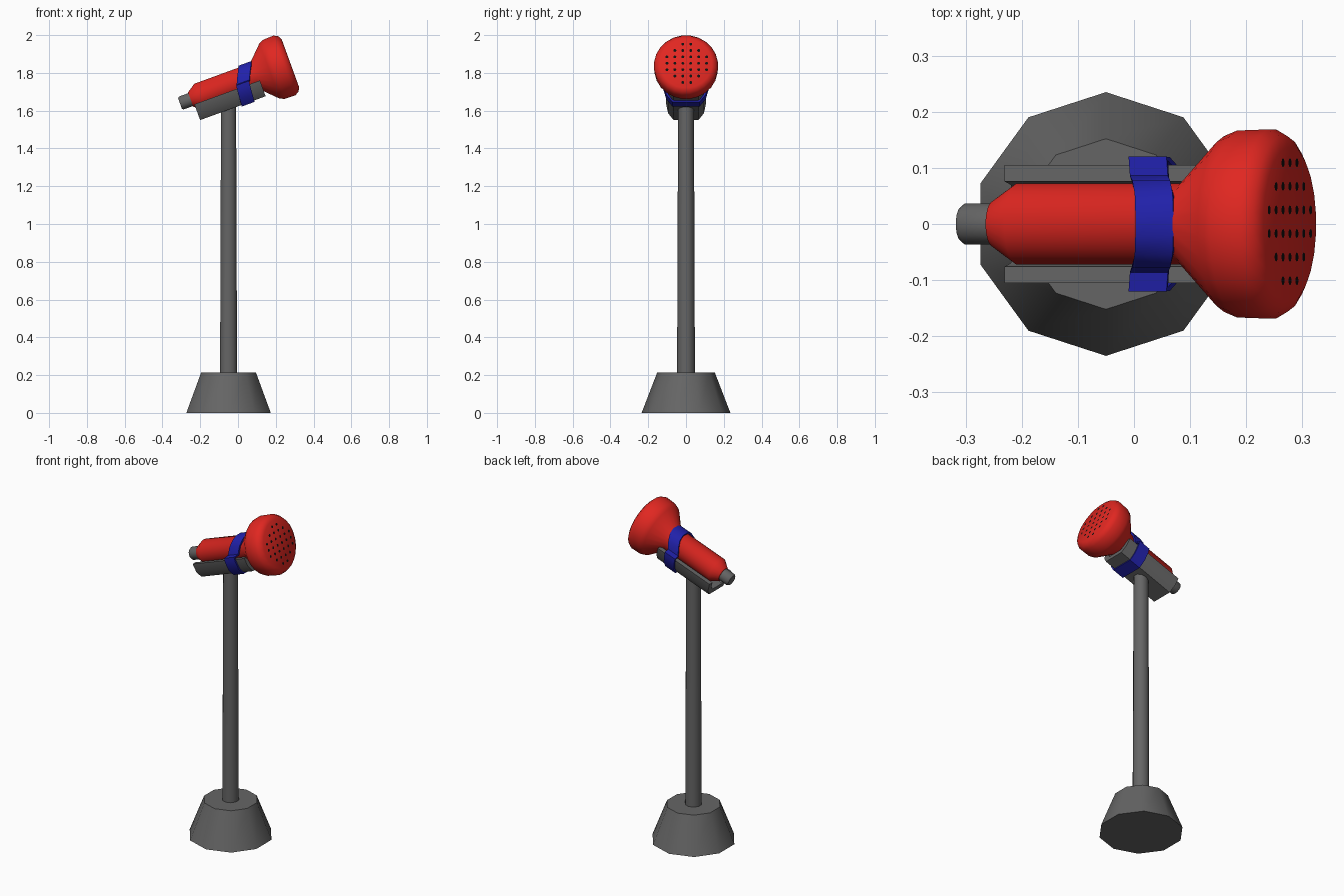
import bpy, bmesh, math
from mathutils import Matrix, Vector

if "Cube" in bpy.data.objects:
    bpy.data.objects.remove(bpy.data.objects["Cube"])

# Frame of the tilted microphone: x along its axis, z across it
TILT = Matrix.Translation((-0.307, 0, 1.638)) @ Matrix.Rotation(math.radians(-20), 4, 'Y')
UPRIGHT = Matrix.Translation((-0.05, 0, 0)) @ Matrix.Rotation(math.radians(-90), 4, 'Y')


def material(name, color):
    m = bpy.data.materials.new(name)
    m.diffuse_color = color
    m.use_nodes = True
    m.node_tree.nodes["Principled BSDF"].inputs["Base Color"].default_value = m.diffuse_color
    return m


RED = material("red", (0.75, 0.02, 0.015, 1))
BLUE = material("blue", (0.015, 0.015, 0.4, 1))
BLACK = material("black", (0.005, 0.005, 0.005, 1))
GREY = material("grey", (0.13, 0.13, 0.13, 1))


def finish(name, bm, mat, matrix, smooth=35):
    bmesh.ops.recalc_face_normals(bm, faces=bm.faces[:])
    bm.transform(matrix)
    me = bpy.data.meshes.new(name)
    bm.to_mesh(me)
    bm.free()
    ob = bpy.data.objects.new(name, me)
    bpy.context.collection.objects.link(ob)
    me.materials.append(mat)
    bpy.ops.object.select_all(action='DESELECT')
    ob.select_set(True)
    bpy.context.view_layer.objects.active = ob
    bpy.ops.object.shade_smooth_by_angle(angle=math.radians(smooth))
    return ob


def bridge(bm, a, b):
    n = len(a)
    for i in range(n):
        bm.faces.new((a[i], a[(i + 1) % n], b[(i + 1) % n], b[i]))


def lathe(name, profile, sides, mat, matrix, smooth=35):
    """Closed solid of (distance along x, radius) rings around the x axis."""
    bm = bmesh.new()
    rings = []
    for s, r in profile:
        ang = [2 * math.pi * (i + 0.5) / sides + math.pi / 2 * (sides == 10) - math.pi / 10 * (sides == 10)
               for i in range(sides)]
        rings.append([bm.verts.new((s, r * math.cos(a), r * math.sin(a))) for a in ang])
    for a, b in zip(rings, rings[1:]):
        bridge(bm, a, b)
    bm.faces.new(rings[0])
    bm.faces.new(rings[-1])
    return finish(name, bm, mat, matrix, smooth)


# Ten-sided foot and pole, corners pointing to +y and -y
spin = Matrix.Rotation(math.radians(-90), 4, 'X')
lathe("base", [(0, 0.235), (0.215, 0.152)], 10, GREY, UPRIGHT @ spin, 40)
lathe("pole", [(0.002, 0.048), (1.625, 0.042)], 10, GREY, UPRIGHT @ spin, 40)

# Microphone body with flared head, and tail plug
lathe("microphone", [(0.06, 0.041), (0.107, 0.073), (0.42, 0.073), (0.505, 0.158),
                     (0.53, 0.168), (0.588, 0.17), (0.61, 0.158), (0.622, 0.138)],
      24, RED, TILT, 50)
lathe("tail_plug", [(0, 0.031), (0.008, 0.037), (0.08, 0.037)], 16, GREY, TILT, 50)

# Dark perforations on the head's face
bm = bmesh.new()
for col, rows in enumerate((3, 5, 7, 7, 5, 3)):
    for k in range(rows):
        pos = Vector((0.6225, (col - 2.5) * 0.042 + 0.004, (k - (rows - 1) / 2) * 0.036))
        bmesh.ops.create_circle(bm, cap_ends=True, radius=0.008, segments=10,
                                matrix=Matrix.Translation(pos) @ Matrix.Rotation(math.pi / 2, 4, 'Y'))
for f in bm.faces:
    f.normal_update()
holes = finish("head_holes", bm, BLACK, TILT)
if holes.data.polygons[0].normal.x < 0:
    holes.data.flip_normals()


def mirrored(half):
    """Complete a half outline of (y, ...) points to the other side."""
    return half + [(-p[0],) + tuple(p[1:]) for p in reversed(half)]


# Trough-shaped holder
bm = bmesh.new()
outer = mirrored([(0.105, -0.03), (0.095, -0.08), (0.066, -0.119)])
inner = mirrored([(0.076, -0.03), (0.07, -0.062), (0.046, -0.09)])
section = outer + inner[::-1]
ends = [[bm.verts.new((s, y, z)) for y, z in section] for s in (0.07, 0.439)]
bridge(bm, *ends)
for e in ends:
    for i in range(5):
        bm.faces.new((e[i], e[i + 1], e[10 - i], e[11 - i]))
finish("holder", bm, GREY, TILT)

# Slanted strap around microphone and holder: (y, height, axial centre)
loop = mirrored([(0.022, 0.082, 0.395), (0.055, 0.066, 0.388), (0.078, 0.035, 0.372),
                 (0.086, -0.008, 0.352), (0.120, -0.012, 0.348), (0.119, -0.038, 0.345),
                 (0.104, -0.088, 0.341), (0.072, -0.127, 0.338)])
bm = bmesh.new()
rings = []
n = len(loop)
for i, (y, z, s) in enumerate(loop):
    a, b = loop[i - 1], loop[(i + 1) % n]
    t = Vector((b[0] - a[0], b[1] - a[1])).normalized()
    iy, iz = t.y * 0.01, -t.x * 0.01
    rings.append([bm.verts.new((s + d, y + k * iy, z + k * iz))
                  for d, k in ((-0.036, 0), (0.036, 0), (0.036, 1), (-0.036, 1))])
for i in range(n):
    bridge(bm, rings[i], rings[(i + 1) % n])
finish("strap", bm, BLUE, TILT)
